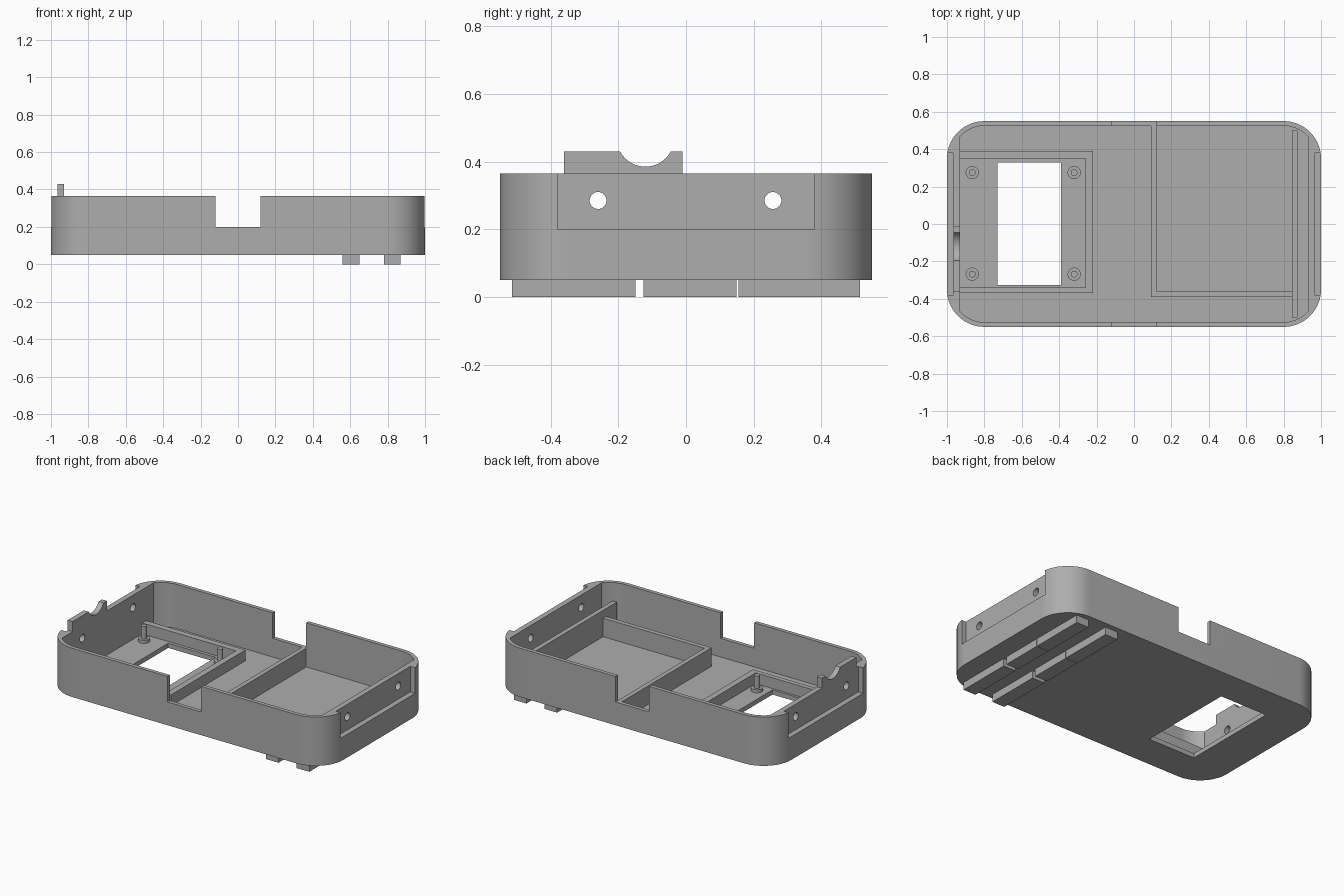
import bpy, bmesh, math
from mathutils import Matrix

if "Cube" in bpy.data.objects:
    bpy.data.objects.remove(bpy.data.objects["Cube"])

GREY = (0.42, 0.42, 0.42, 1)
grey = bpy.data.materials.new("grey plastic")
grey.diffuse_color = GREY
grey.use_nodes = True
grey.node_tree.nodes["Principled BSDF"].inputs["Base Color"].default_value = GREY

FLOOR, BASE, RIM, LEDGE = 0.08, 0.05, 0.365, 0.2


def finish(bm, name):
    bmesh.ops.recalc_face_normals(bm, faces=bm.faces)
    mesh = bpy.data.meshes.new(name)
    bm.to_mesh(mesh)
    bm.free()
    mesh.materials.append(grey)
    ob = bpy.data.objects.new(name, mesh)
    bpy.context.collection.objects.link(ob)
    return ob


def prism(name, points, vector):
    """Extrude a closed 3D outline along a vector."""
    bm = bmesh.new()
    face = bm.faces.new([bm.verts.new(p) for p in points])
    top = bmesh.ops.extrude_face_region(bm, geom=[face])["geom"]
    bmesh.ops.translate(bm, vec=vector, verts=[v for v in top if isinstance(v, bmesh.types.BMVert)])
    return finish(bm, name)


def box(name, x0, x1, y0, y1, z0, z1):
    return prism(name, [(x0, y0, z0), (x1, y0, z0), (x1, y1, z0), (x0, y1, z0)], (0, 0, z1 - z0))


def cylinder(name, centre, radius, length, axis="Z", segments=32):
    bm = bmesh.new()
    turn = Matrix.Rotation(math.pi / 2, 4, "Y") if axis == "X" else Matrix()
    bmesh.ops.create_cone(bm, cap_ends=True, segments=segments, radius1=radius, radius2=radius,
                          depth=length, matrix=Matrix.Translation(centre) @ turn)
    return finish(bm, name)


def rounded_outline(radius, z, start=0.0, steps=16):
    """Corner arcs share fixed centres; start trims each arc at the end walls."""
    quarter = [start + (math.pi / 2 - start) * i / steps for i in range(steps + 1)]
    arc = [(0.8 + radius * math.cos(a), 0.35 + radius * math.sin(a)) for a in quarter]
    loop = arc + [(-x, y) for x, y in reversed(arc)]
    loop += [(-x, -y) for x, y in loop]
    return [(x, y, z) for x, y in loop]


def select(ob):
    bpy.ops.object.select_all(action="DESELECT")
    ob.select_set(True)
    bpy.context.view_layer.objects.active = ob


def smooth(ob):
    select(ob)
    bpy.ops.object.shade_smooth_by_angle(angle=math.radians(30))


def cut(ob, cutter):
    select(ob)
    mod = ob.modifiers.new("cut", "BOOLEAN")
    mod.operation, mod.solver, mod.object = "DIFFERENCE", "EXACT", cutter
    bpy.ops.object.modifier_apply(modifier=mod.name)
    bpy.data.objects.remove(cutter)


# Tray shell: rounded block, hollowed with thick flat end walls
shell = prism("tray_shell", rounded_outline(0.2, BASE), (0, 0, RIM - BASE))
cut(shell, prism("cavity", rounded_outline(0.175, FLOOR, math.acos(0.13 / 0.175)), (0, 0, 0.5)))

# Side notches, end recesses, floor window and screw holes
cut(shell, box("side_notch", -0.12, 0.12, -0.7, 0.7, LEDGE, 0.6))
for x0, x1 in ((-1.1, -0.965), (0.965, 1.1)):
    cut(shell, box("end_recess", x0, x1, -0.38, 0.38, LEDGE, 0.6))
cut(shell, box("floor_window", -0.73, -0.39, -0.325, 0.33, -0.1, 0.1))
for y in (-0.26, 0.257):
    cut(shell, cylinder("screw_hole", (0, y, 0.285), 0.025, 2.4, "X"))
smooth(shell)

# Inner dividers and the low fence round the window
box("end_divider", 0.845, 0.875, -0.5, 0.5, FLOOR, 0.25)
box("compartment_wall_across", 0.09, 0.12, -0.39, 0.526, FLOOR, LEDGE)
box("compartment_wall_along", 0.12, 0.845, -0.39, -0.36, FLOOR, LEDGE)
box("fence_back", -0.93, -0.22, 0.35, 0.39, FLOOR, 0.15)
box("fence_front", -0.93, -0.22, -0.37, -0.34, FLOOR, 0.15)
box("fence_side", -0.26, -0.22, -0.34, 0.35, FLOOR, 0.15)

# Mounting posts: wide collar with a slim pin
for x in (-0.865, -0.32):
    for y in (-0.268, 0.275):
        smooth(cylinder("post_collar", (x, y, 0.09), 0.035, 0.02))
        smooth(cylinder("post_pin", (x, y, 0.13), 0.018, 0.1, segments=24))

# Upright tab with a curved cradle
TAB_TOP, CRADLE_Y, CRADLE_R = 0.43, -0.12, 0.085
drop = math.acos(0.04 / CRADLE_R)
angles = [-math.pi / 2 + drop * (1 - i / 8) for i in range(17)]
profile = [(-0.36, RIM), (-0.01, RIM), (-0.01, TAB_TOP)]
profile += [(CRADLE_Y + CRADLE_R * math.cos(a), TAB_TOP + 0.04 + CRADLE_R * math.sin(a)) for a in angles]
profile += [(-0.36, TAB_TOP)]
smooth(prism("cradle_tab", [(-0.965, y, z) for y, z in profile], (0.035, 0, 0)))

# Plain raised feet under one end
for y0, y1 in ((-0.515, -0.15), (-0.125, 0.15), (0.155, 0.515)):
    for x0 in (0.56, 0.78):
        box("foot_bar", x0, x0 + 0.09, y0, y1, 0, BASE)
